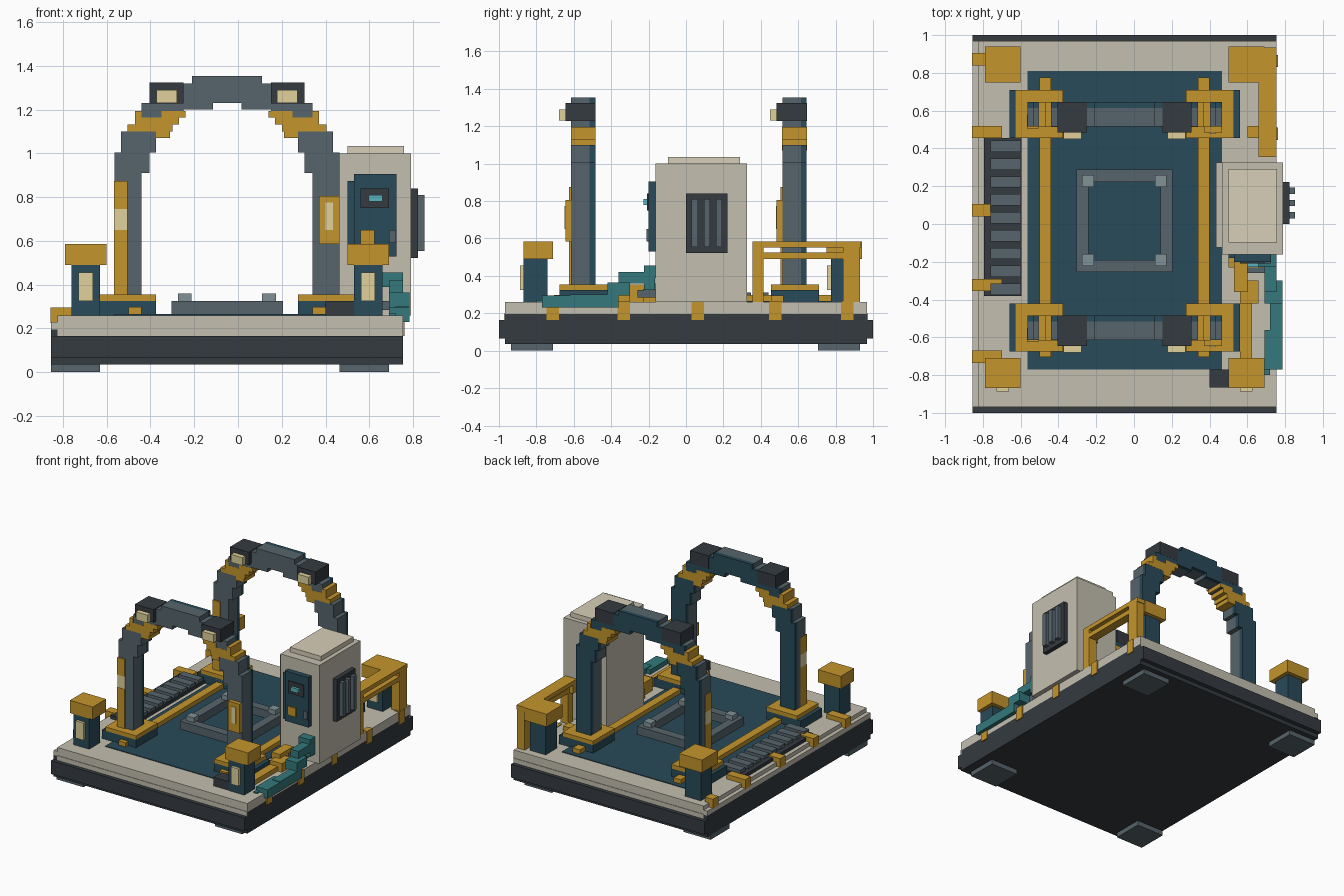
import bpy

MATS = {}
COL = dict(dark=(.035, .043, .052), cream=(.55, .52, .43), pale=(.68, .62, .48), teal=(.022, .07, .10),
           grey=(.095, .13, .15), silver=(.22, .29, .31), gold=(.56, .30, .025), lamp=(.75, .64, .33),
           hose=(.035, .19, .20), screen=(.1, .45, .52))


def mat(c):
    if c not in MATS:
        MATS[c] = bpy.data.materials.new(c)
        MATS[c].diffuse_color = (*COL[c], 1)
    return MATS[c]


def boxes(name, colour, items):
    """One object of axis-aligned boxes, each (x0, x1, y0, y1, z0, z1)."""
    verts, faces = [], []
    for x0, x1, y0, y1, z0, z1 in items:
        n = len(verts)
        verts += [(x, y, z) for x in (x0, x1) for y in (y0, y1) for z in (z0, z1)]
        for f in ((0, 1, 3, 2), (4, 6, 7, 5), (0, 4, 5, 1), (2, 3, 7, 6), (0, 2, 6, 4), (1, 5, 7, 3)):
            faces.append([n + i for i in f])
    me = bpy.data.meshes.new(name)
    me.from_pydata(verts, [], faces)
    ob = bpy.data.objects.new(name, me)
    bpy.context.collection.objects.link(ob)
    me.materials.append(mat(colour))
    return ob


CX = -.05  # arch centre line


def mirrored(rects, y0, y1):
    """Rectangles (dx0, dx1, z0, z1) mirrored about the arch centre."""
    out = []
    for a, b, z0, z1 in rects:
        out += [(CX + a, CX + b, y0, y1, z0, z1), (CX - b, CX - a, y0, y1, z0, z1)]
    return out


# platform
boxes("platform_plinth", "dark", [(-.855, .755, -1, 1, .065, .165), (-.855, .755, -.968, .968, .035, .195)])
boxes("platform_deck", "cream", [(-.855, .755, -.968, .968, .195, .23), (-.825, .755, -.968, .968, .23, .26),
                                 (-.825, .755, -.972, -.96, .165, .2), (-.825, .755, .96, .972, .165, .2)])
boxes("platform_feet", "grey", [(x, x + .225, y, y + .225, 0, .035) for x in (-.855, .465) for y in (-.935, .705)])
boxes("floor_panel", "teal", [(-.565, .465, -.77, .81, .25, .265)])
boxes("floor_rails", "gold", [(x, x + .06, -.705, .775, .26, .297) for x in (-.5, .34)])

# central pad
boxes("pad_frame", "grey", [(-.305, -.24, -.255, .288, .26, .325), (.14, .205, -.255, .288, .26, .325),
                            (-.24, .14, -.255, -.19, .26, .325), (-.24, .14, .223, .288, .26, .325)])
boxes("pad_studs", "silver", [(x, x + .063, y, y + .063, .325, .36) for x in (-.275, .11) for y in (-.222, .197)])

# arches: stepped profiles, half width measured from the centre line
grey_part = [(.39, .515, .29, 1.005), (.355, .485, .91, 1.1), (.325, .39, 1.005, 1.1),
             (.2, .39, 1.165, 1.2), (.11, .39, 1.2, 1.23), (.065, .2, 1.2, 1.23), (0, .16, 1.23, 1.355),
             (.16, .33, 1.23, 1.32)]
gold_part = [(.26, .325, 1.07, 1.1), (.25, .455, 1.1, 1.132), (.22, .42, 1.132, 1.165), (.19, .3, 1.165, 1.195),
             (.39, .42, 1.165, 1.195)]
for label, s in (("front", 0), ("back", 1.13)):
    boxes(label + "_arch", "grey", mirrored(grey_part, s - .615, s - .515))
    boxes(label + "_arch_backing", "teal", mirrored(grey_part, s - .515, s - .485))
    boxes(label + "_arch_braces", "gold", mirrored(gold_part, s - .616, s - .484))
    boxes(label + "_arch_lamp_housings", "dark", mirrored([(.2, .355, 1.228, 1.325)], s - .645, s - .484))
    boxes(label + "_arch_lamps", "lamp", mirrored([(.228, .323, 1.23, 1.29)], s - .68, s - .645))
    boxes(label + "_arch_feet", "teal", mirrored([(.325, .61, .26, .325)], s - .675, s - .42))
    boxes(label + "_arch_collars", "gold", mirrored([(.325, .58, .295, .355)], s - .675, s - .42))
    boxes(label + "_leg_strip", "gold", [(-.567, -.505, s - .625, s - .55, .35, .65),
                                         (-.567, -.505, s - .625, s - .55, .745, .875)])
    boxes(label + "_leg_strip_light", "lamp", [(-.567, -.505, s - .622, s - .55, .65, .745)])
    boxes(label + "_leg_panel", "gold", [(.37, .465, s - .645, s - .61, .585, .805)])
    boxes(label + "_leg_panel_light", "lamp", [(.4, .435, s - .65, s - .64, .65, .775)])

# corner bollards
for label, y0, y1 in (("front", -.868, -.71), ("back", .75, .94)):
    inset = 0 if label == "front" else .025
    for side, x in (("left", -.79), ("right", .5)):
        n = label + "_" + side + "_bollard"
        boxes(n, "teal", [(x + .03, x + .16, y0 + inset, y1 - .03, .26, .49)])
        boxes(n + "_cap", "gold", [(x, x + .19, y0, y1, .49, .585)])
        boxes(n + "_light", "lamp", [(x + .062, x + .127, y0 + inset - .02, y0 + inset + .01, .325, .455)])

# railing at the back right
boxes("railing", "gold", [(.66, .755, .355, .935, .553, .585), (.69, .755, .38, .9, .49, .525),
                          (.69, .755, .355, .415, .26, .553), (.69, .755, .84, .93, .26, .553),
                          (.66, .69, .355, .4, .49, .553), (.6, .66, .455, .52, .26, .295)])

# edge clips
ys = [-.735, -.355, .04, .455, .84]
boxes("left_edge_clips", "gold",
      [b for i, y in enumerate(ys) for b in ((-.857, -.82, y, y + .065, .225, .295),
                                             (-.82, (-.7, -.7, -.76, -.7, -.79)[i], y, y + .065, .26, .295))])
boxes("right_edge_clips", "gold", [(.72, .762, y - .01, y + .055, .165, .265) for y in ys])

# floor grille on the left
boxes("grille_base", "dark", [(-.795, -.595, -.38, .455, .26, .285)])
boxes("grille_slats", "grey", [(-.76, -.597, -.375 + i * .0945, -.315 + i * .0945, .285, .31) for i in range(9)])

# control cabinet
boxes("cabinet", "cream", [(.465, .79, -.162, .325, .26, 1.0), (.435, .47, -.125, .325, .26, .97)])
boxes("cabinet_lid", "pale", [(.5, .758, -.097, .29, 1.0, 1.035)])
boxes("cabinet_door", "teal", [(.53, .725, -.2, -.16, .53, .905), (.5, .53, -.18, -.16, .53, .875)])
boxes("cabinet_screen_frame", "dark", [(.56, .69, -.208, -.19, .75, .84)])
boxes("cabinet_screen", "screen", [(.597, .66, -.228, -.2, .78, .81)])
boxes("cabinet_switch", "gold", [(.56, .625, -.21, -.19, .585, .65)])
boxes("cabinet_button", "grey", [(.69, .722, -.21, -.19, .59, .65)])
boxes("vent_panel", "dark", [(.785, .822, 0, .222, .522, .84)])
boxes("vent_slats", "grey", [(.82, .852, y, y + .033, .555, .81) for y in (.03, .095, .16)])

# cables from cabinet to the front right corner
boxes("teal_cable", "hose", [(.66, .755, -.225, -.16, .39, .455), (.69, .755, -.36, -.2, .36, .42),
                             (.69, .755, -.3, -.25, .36, .42), (.69, .785, -.42, -.3, .295, .365),
                             (.72, .785, -.62, -.36, .23, .3), (.69, .785, -.77, -.56, .23, .295),
                             (.69, .72, -.8, -.7, .235, .27), (.69, .755, -.225, -.165, .325, .39)])
boxes("gold_cable", "gold", [(.5, .66, -.23, -.16, .26, .33), (.53, .6, -.36, -.2, .26, .355),
                             (.56, .66, -.42, -.3, .26, .325), (.56, .625, -.72, -.4, .26, .295)])
boxes("cable_socket", "grey", [(.6, .7, -.26, -.16, .285, .325)])
boxes("cable_box", "dark", [(.4, .53, -.865, -.77, .26, .325)])
